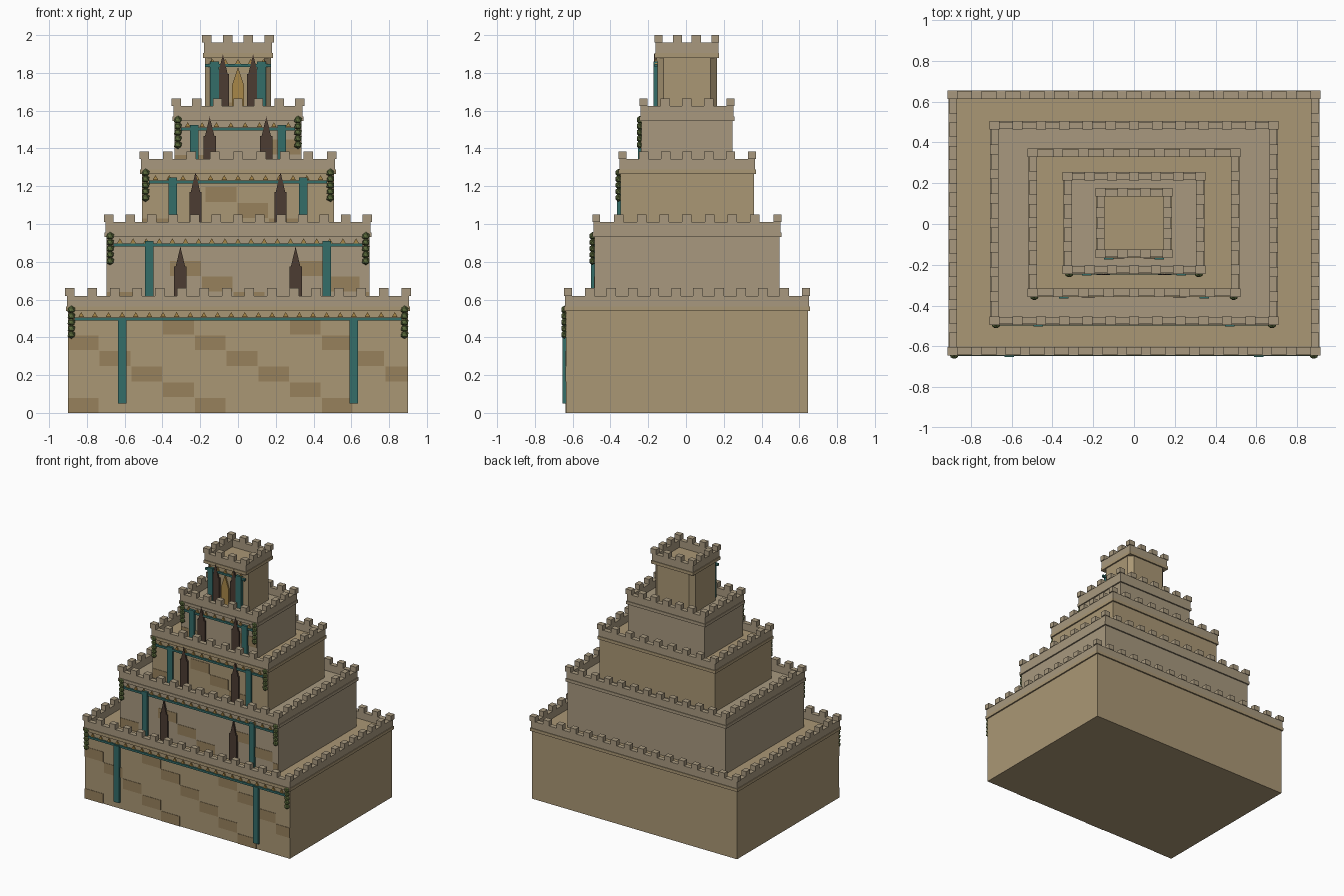
import bpy, bmesh
from mathutils import Matrix

if "Cube" in bpy.data.objects:
    bpy.data.objects.remove(bpy.data.objects["Cube"])


def material(name, hexcode):
    rgb = [int(hexcode[i:i + 2], 16) / 255 for i in (0, 2, 4)]
    lin = [c / 12.92 if c <= 0.04045 else ((c + 0.055) / 1.055) ** 2.4 for c in rgb]
    m = bpy.data.materials.new(name)
    m.diffuse_color = (*lin, 1)
    m.use_nodes = True
    m.node_tree.nodes["Principled BSDF"].inputs["Base Color"].default_value = m.diffuse_color
    return m


WARM = material("warm_stone", "AA9775")
GREY = material("grey_stone", "A8997F")
BRICK = material("dark_brick", "97815C")
TEAL = material("teal_glaze", "346D69")
WOOD = material("dark_wood", "4C3C32")
GOLD = material("gold", "A98748")
LEAF = material("leaf", "5C6B3C")


class Part:
    """Collects primitives into one named mesh object."""

    def __init__(self, name, mat):
        self.name, self.mat, self.bm = name, mat, bmesh.new()

    def box(self, x0, x1, y0, y1, z0, z1):
        m = Matrix.Translation(((x0 + x1) / 2, (y0 + y1) / 2, (z0 + z1) / 2)) \
            @ Matrix.Diagonal((x1 - x0, y1 - y0, z1 - z0, 1))
        bmesh.ops.create_cube(self.bm, size=1, matrix=m)

    def prism(self, pts, axis, a, b):
        # extrude a 2D outline along y (xz outline) or z (xy outline)
        put = (lambda p, t: (p[0], t, p[1])) if axis == 'y' else (lambda p, t: (p[0], p[1], t))
        f = self.bm.faces.new([self.bm.verts.new(put(p, a)) for p in pts])
        ext = bmesh.ops.extrude_face_region(self.bm, geom=[f])
        vec = (0, b - a, 0) if axis == 'y' else (0, 0, b - a)
        bmesh.ops.translate(self.bm, vec=vec,
                            verts=[v for v in ext["geom"] if isinstance(v, bmesh.types.BMVert)])

    def blob(self, x, y, z, rx, ry, rz):
        m = Matrix.Translation((x, y, z)) @ Matrix.Diagonal((rx, ry, rz, 1))
        bmesh.ops.create_icosphere(self.bm, subdivisions=1, radius=1, matrix=m)

    def done(self):
        bmesh.ops.recalc_face_normals(self.bm, faces=self.bm.faces)
        me = bpy.data.meshes.new(self.name)
        self.bm.to_mesh(me)
        self.bm.free()
        me.materials.append(self.mat)
        bpy.context.collection.objects.link(bpy.data.objects.new(self.name, me))


# half width, front y, back y, bottom z, cornice z, pilaster x, window x
TIERS = [
    (0.90, -0.635, 0.645, 0.000, 0.540, 0.612, None),
    (0.695, -0.485, 0.495, 0.560, 0.930, 0.470, 0.305),
    (0.507, -0.347, 0.360, 0.950, 1.265, 0.345, 0.225),
    (0.336, -0.235, 0.245, 1.285, 1.545, 0.232, 0.150),
    (0.175, -0.155, 0.165, 1.565, 1.880, 0.124, 0.080),
]


def spread(a, b, n):
    return [a + (b - a) * i / (n - 1) for i in range(n)]


for n, (w, yf, yb, z0, zc, px, wx) in enumerate(TIERS, 1):
    top = n == 5
    stone = WARM if n % 2 else GREY
    floor = zc + 0.024

    # tier body, the top one with cut corners
    p = Part(f"tier_{n}_body", stone)
    if top:
        c = 0.035
        p.prism([(-w + c, yf), (w - c, yf), (w, yf + c), (w, yb - c),
                 (w - c, yb), (-w + c, yb), (-w, yb - c), (-w, yf + c)], 'z', z0, zc)
    else:
        p.box(-w, w, yf, yb, z0, zc)
    p.done()

    # cornice slab that is also the terrace floor
    e = 0.011
    p = Part(f"tier_{n}_cornice", stone)
    p.box(-w - e, w + e, yf - e, yb + e, zc, floor)
    p.done()

    # parapet ring
    o, t = 0.006, 0.036
    X, F, B, zt = w + o, yf - o, yb + o, zc + 0.08
    p = Part(f"tier_{n}_parapet", GREY)
    p.box(-X, X, F, F + t, floor, zt)
    p.box(-X, X, B - t, B, floor, zt)
    for s in (-1, 1):
        p.box(*sorted((s * X, s * (X - t))), F + t, B - t, floor, zt)
    p.done()

    # merlons
    p = Part(f"tier_{n}_merlons", GREY)
    h, q, zm = 0.025, 0.021, zc + 0.12
    cx, cf, cb = X - 0.016, F + 0.016, B - 0.016
    for x in spread(-cx, cx, round(2 * cx / 0.117) + 1):
        for y in (cf, cb):
            p.box(x - h, x + h, y - q, y + q, zt, zm)
    for y in spread(cf, cb, round((cb - cf) / 0.115) + 1)[1:-1]:
        for x in (-cx, cx):
            p.box(x - q, x + q, y - h, y + h, zt, zm)
    p.done()

    # darker bricks in a diagonal pattern on the front
    p = Part(f"tier_{n}_bricks", BRICK)
    bw, bh = 0.168, 0.083
    lim = w - 0.035 if top else w
    for r in range(int((zc - 0.04 - z0) / bh)):
        for k in range(int(2 * lim / bw) + 1):
            x = -lim + k * bw
            if (k + r) % 4 == 0 and lim - x > 0.03:
                p.box(x, min(x + bw - 0.006, lim), yf - 0.003, yf + 0.005,
                      z0 + r * bh, z0 + (r + 1) * bh - 0.004)
    p.done()

    # teal frieze and pilasters
    bx = w if top else w - 0.035
    p = Part(f"tier_{n}_teal_trim", TEAL)
    p.box(-bx, bx, yf - 0.012, yf + 0.005, zc - 0.05, zc - 0.034)
    for s in (-1, 1):
        p.box(s * px - 0.023, s * px + 0.023, yf - 0.018, yf + 0.005,
              0.05 if n == 1 else z0, zc - (0.04 if n == 1 else 0.02))
    p.done()

    # row of small gold triangles
    p = Part(f"tier_{n}_gold_triangles", GOLD)
    tx = w - 0.04 if top else w - 0.07
    for x in spread(-tx, tx, round(2 * tx / 0.071) + 1):
        p.prism([(x - 0.015, zc - 0.032), (x + 0.015, zc - 0.032), (x, zc - 0.006)],
                'y', yf - 0.01, yf + 0.003)
    p.done()

    # pointed dark windows
    if wx:
        ap = 1.9 if top else zc + (-0.05, 0.01, 0.025)[n - 2]
        sh = ap - 0.105
        p = Part(f"tier_{n}_windows", WOOD)
        for s in (-1, 1):
            x = s * wx
            p.prism([(x - 0.033, z0), (x + 0.033, z0), (x + 0.033, sh), (x + 0.025, sh),
                     (x, ap), (x - 0.025, sh), (x - 0.033, sh)], 'y', yf - 0.014, yf + 0.003)
        p.done()

    # hanging greenery at the front corners
    if not top:
        p = Part(f"tier_{n}_greenery", LEAF)
        for s in (-1, 1):
            for i in range(5):
                p.blob(s * (w - 0.018), yf - 0.01, zc + 0.006 - i * 0.033,
                       0.023 - 0.001 * (i % 2), 0.018, 0.022)
        p.done()

# gold pointed door in the middle of the top tier
p = Part("top_door", GOLD)
p.prism([(-0.033, 1.565), (0.033, 1.565), (0.033, 1.73), (0, 1.83), (-0.033, 1.73)],
        'y', -0.167, -0.15)
p.done()
